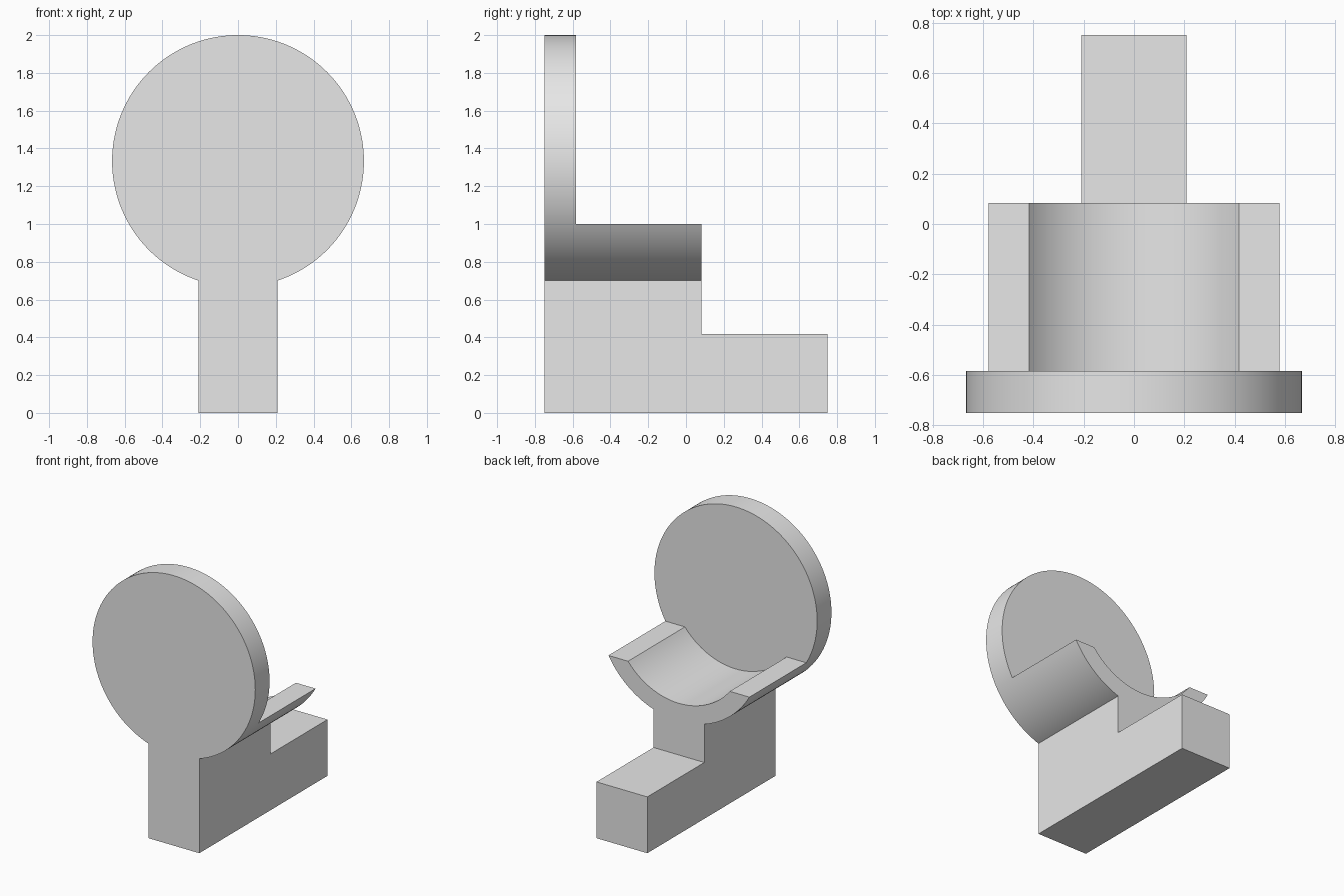
import bpy
import bmesh
from math import sin, cos, acos, pi, radians

cube = bpy.data.objects.get("Cube")
if cube:
    bpy.data.objects.remove(cube, do_unlink=True)

# Main dimensions
CENTRE_Z = 4 / 3
DISC_R = 2 / 3
TROUGH_R = 0.5336
RIM_Z = 1.0
FRONT, DISC_BACK, STEM_BACK, BACK = -0.75, -0.583, 0.083, 0.75
HALF_WIDTH = 0.208
FOOT_Z = 0.417

grey = bpy.data.materials.new("plain grey")
grey.use_nodes = True
colour = (0.8, 0.8, 0.8, 1)
grey.diffuse_color = colour
grey.node_tree.nodes["Principled BSDF"].inputs["Base Color"].default_value = colour


def arc(radius, start, end, steps):
    """Points (x, z) about the disc centre; angles run from straight down."""
    angles = [start + (end - start) * i / steps for i in range(steps + 1)]
    return [(radius * sin(a), CENTRE_Z - radius * cos(a)) for a in angles]


def prism(name, outline, lo, hi, place):
    """Extrude a flat outline from lo to hi; place(u, v, depth) gives xyz."""
    bm = bmesh.new()
    near = bm.faces.new([bm.verts.new(place(u, v, lo)) for u, v in outline])
    moved = bmesh.ops.extrude_face_region(bm, geom=[near], use_keep_orig=True)
    for item in moved["geom"]:
        if isinstance(item, bmesh.types.BMVert):
            item.co += place_offset(place, hi - lo)
    bmesh.ops.recalc_face_normals(bm, faces=bm.faces)
    mesh = bpy.data.meshes.new(name)
    bm.to_mesh(mesh)
    bm.free()
    mesh.materials.append(grey)
    obj = bpy.data.objects.new(name, mesh)
    bpy.context.collection.objects.link(obj)
    return obj


def place_offset(place, depth):
    from mathutils import Vector
    return Vector(place(0, 0, depth))


def along_y(u, v, depth):
    return (u, depth, v)


def along_x(u, v, depth):
    return (depth, u, v)


def activate(obj):
    bpy.ops.object.select_all(action="DESELECT")
    obj.select_set(True)
    bpy.context.view_layer.objects.active = obj


# Round front plate
circle = arc(DISC_R, 0, 2 * pi, 144)[:-1]
disc = prism("round_plate", circle, FRONT, DISC_BACK, along_y)

# Curved cradle behind the plate, cut level at the rim
drop = CENTRE_Z - RIM_Z
outer, inner = acos(drop / DISC_R), acos(drop / TROUGH_R)
section = arc(DISC_R, -outer, outer, 48) + arc(TROUGH_R, inner, -inner, 48)
cradle = prism("cradle", section, DISC_BACK, STEM_BACK, along_y)

# Stem and stepped foot, hollowed on top to seat the plate and cradle
side = [(FRONT, 0), (BACK, 0), (BACK, FOOT_Z), (STEM_BACK, FOOT_Z),
        (STEM_BACK, 0.74), (FRONT, 0.74)]
stand = prism("stepped_stand", side, -HALF_WIDTH, HALF_WIDTH, along_x)
cutter = prism("seat_cutter", circle, FRONT - 0.1, BACK, along_y)
cutter.hide_render = True
cut = stand.modifiers.new("seat", "BOOLEAN")
cut.operation = "DIFFERENCE"
cut.solver = "EXACT"
cut.object = cutter
activate(stand)
bpy.ops.object.modifier_apply(modifier=cut.name)
bpy.data.objects.remove(cutter, do_unlink=True)

for part in (disc, cradle, stand):
    activate(part)
    bpy.ops.object.shade_smooth_by_angle(angle=radians(30))
